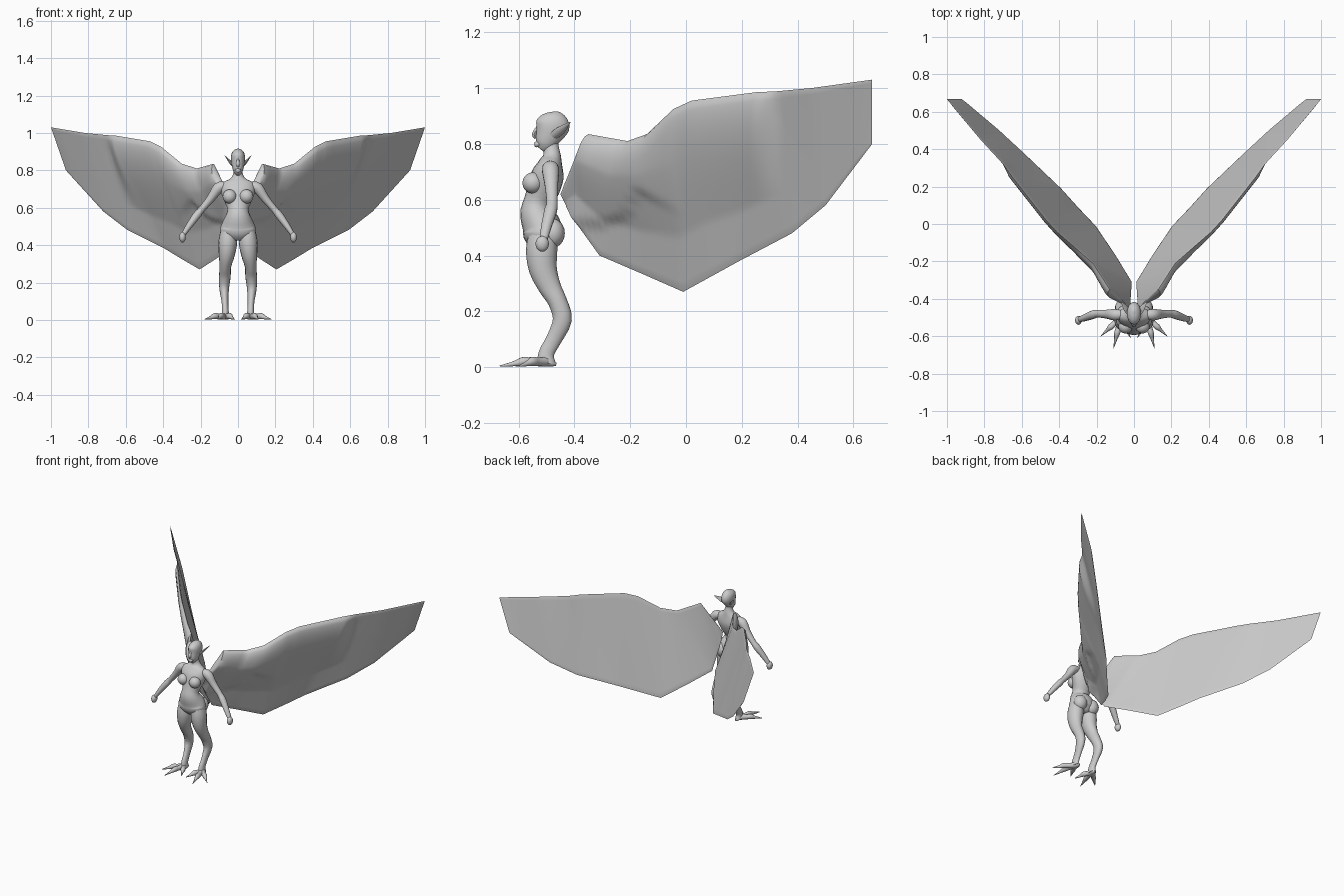
import bpy, bmesh, math
from mathutils import Vector

cube = bpy.data.objects.get("Cube")
if cube:
    bpy.data.objects.remove(cube, do_unlink=True)

GREY = bpy.data.materials.new("plain_grey")
GREY.use_nodes = True
GREY.diffuse_color = (0.6, 0.6, 0.6, 1)
GREY.node_tree.nodes["Principled BSDF"].inputs["Base Color"].default_value = (0.6, 0.6, 0.6, 1)


def finish(name, bm, mirror, angle=50):
    bmesh.ops.recalc_face_normals(bm, faces=bm.faces)
    mesh = bpy.data.meshes.new(name)
    bm.to_mesh(mesh)
    bm.free()
    mesh.materials.append(GREY)
    ob = bpy.data.objects.new(name, mesh)
    bpy.context.collection.objects.link(ob)
    bpy.ops.object.select_all(action='DESELECT')
    ob.select_set(True)
    bpy.context.view_layer.objects.active = ob
    bpy.ops.object.shade_smooth_by_angle(angle=math.radians(angle))
    if mirror:
        ob.modifiers.new("mirror", 'MIRROR').use_clip = False
    return ob


def spline(keys, steps):
    """Smooth curve through tuples of any length."""
    out = []
    for i in range(len(keys) - 1):
        p0, p1 = keys[max(i - 1, 0)], keys[i]
        p2, p3 = keys[i + 1], keys[min(i + 2, len(keys) - 1)]
        for s in range(steps):
            t = s / steps
            out.append([b + 0.5 * t * (c - a + t * (2 * a - 5 * b + 4 * c - d + t * (3 * (b - c) + d - a)))
                        for a, b, c, d in zip(p0, p1, p2, p3)])
    return out + [list(keys[-1])]


def tube(name, keys, mirror=True, n=14, steps=3):
    """Loft of ellipses; each key is x, y, z, half width, half depth."""
    rings = spline(keys, steps)
    pts = [Vector(r[:3]) for r in rings]
    along = (pts[-1] - pts[0]).normalized()
    ref = Vector((0, 0, 1)) if abs(along.z) < 0.5 else Vector((0, 1, 0))
    bm = bmesh.new()
    loops = []
    for i, r in enumerate(rings):
        t = (pts[min(i + 1, len(pts) - 1)] - pts[max(i - 1, 0)]).normalized()
        a = ref.cross(t).normalized()
        b = t.cross(a)
        rx, ry = max(r[3], 0.001), max(r[4], 0.001)
        loops.append([bm.verts.new(pts[i] + a * rx * math.cos(k * math.tau / n) + b * ry * math.sin(k * math.tau / n))
                      for k in range(n)])
    for lo, hi in zip(loops, loops[1:]):
        for k in range(n):
            bm.faces.new((lo[k], lo[(k + 1) % n], hi[(k + 1) % n], hi[k]))
    bm.faces.new(loops[0])
    bm.faces.new(loops[-1])
    return finish(name, bm, mirror)


def ball(name, centre, size):
    bm = bmesh.new()
    bmesh.ops.create_uvsphere(bm, u_segments=14, v_segments=10, radius=1)
    for v in bm.verts:
        v.co = Vector(centre) + Vector([c * s for c, s in zip(v.co, size)])
    return finish(name, bm, True)


# Torso, neck and head
tube("torso", [(0, -.51, .43, .045, .04), (0, -.515, .465, .092, .066), (0, -.515, .50, .092, .07),
               (0, -.535, .55, .07, .06), (0, -.53, .59, .056, .052), (0, -.51, .64, .075, .058),
               (0, -.495, .69, .092, .058), (0, -.485, .73, .085, .043), (0, -.48, .757, .04, .032),
               (0, -.483, .79, .023, .027), (0, -.485, .83, .022, .027)], mirror=False, n=20)
tube("head", [(0, -.52, .78, .01, .015), (0, -.508, .797, .025, .034), (0, -.492, .83, .034, .048),
              (0, -.478, .865, .038, .062), (0, -.472, .893, .033, .05), (0, -.47, .91, .018, .028),
              (0, -.47, .916, .004, .006)], mirror=False, n=18)
tube("nose", [(0, -.53, .86, .006, .006), (0, -.544, .835, .01, .008), (0, -.538, .82, .007, .005)],
     mirror=False, n=8)
tube("mouth", [(0, -.51, .803, .018, .012), (0, -.537, .798, .014, .011), (0, -.543, .797, .006, .006)],
     mirror=False, n=10)
tube("ear", [(.028, -.475, .828, .008, .016), (.045, -.45, .848, .007, .018), (.07, -.415, .878, .001, .002)], n=8)
ball("breast", (.045, -.548, .66), (.038, .038, .038))
ball("buttock", (.048, -.477, .48), (.046, .043, .052))

# Arms and fists
tube("arm", [(.07, -.485, .715, .025, .026), (.105, -.485, .705, .03, .031), (.145, -.482, .65, .022, .024),
             (.195, -.48, .59, .018, .02), (.22, -.485, .56, .021, .023), (.26, -.5, .505, .017, .019),
             (.29, -.51, .46, .012, .015)])
ball("fist", (.297, -.515, .442), (.018, .024, .028))

# Back-bent legs with clawed feet
tube("leg", [(.05, -.51, .49, .04, .05), (.054, -.517, .42, .05, .056), (.06, -.512, .35, .043, .05),
             (.068, -.487, .285, .031, .04), (.07, -.46, .235, .031, .034), (.074, -.443, .17, .026, .034),
             (.07, -.473, .1, .018, .028), (.068, -.5, .05, .018, .028), (.068, -.5, .012, .022, .033)], n=16)
for side, (tx, ty) in (("inner", (.018, -.61)), ("middle", (.11, -.667)), ("outer", (.178, -.6))):
    hx, hy = .07, -.5

    def at(f, z, rx, ry):
        return (hx + (tx - hx) * f, hy + (ty - hy) * f, z, rx, ry)
    tube(side + "_toe", [at(0, .02, .02, .018), at(.3, .019, .015, .016), at(.5, .02, .016, .017),
                         at(.68, .013, .009, .01), at(1, .004, .001, .002)], n=10)
tube("heel", [(.068, -.51, .018, .022, .016), (.066, -.48, .014, .015, .012), (.065, -.465, .01, .005, .006)], n=10)

# Wings: leading and trailing edges, filled by a thin shell with a swollen front
LEAD = [(.025, -.45, .62), (.13, -.35, .835), (.22, -.21, .81), (.30, -.14, .835), (.41, -.045, .925),
        (.47, .02, .955), (.65, .25, .985), (.70, .32, .988), (.82, .45, 1.0), (1, .667, 1.03)]
TRAIL = [(.02, -.43, .58), (.018, -.40, .525), (.012, -.31, .40), (.10, -.165, .338), (.205, -.01, .27),
         (.30, .09, .325), (.39, .19, .38), (.59, .38, .48), (.72, .50, .58), (.92, .667, .80)]
LEDGE = [(-.5, .5), (-.3, .5), (-.2, .53), (-.15, .62), (.01, .525)]


def clamp(v):
    return max(0.0, min(1.0, v))


def ledge_height(y):
    for (y0, z0), (y1, z1) in zip(LEDGE, LEDGE[1:]):
        if y <= y1:
            return z0 + (z1 - z0) * (y - y0) / (y1 - y0)
    return 1


def swell(p, t, u):
    """Front bulge: the wing arm, plus a fold above the ledge line."""
    arm = math.sin(math.pi * clamp(t / .7) ** .65) * clamp((.33 - p.y) / .06)
    fold = clamp((p.z - ledge_height(p.y)) / .025) * clamp(-p.y / .16) * clamp(t / .3)
    return (.035 * arm + .016 * fold) * clamp(u / 1.2)


def wing():
    bm = bmesh.new()
    per, rows = 6, 36
    cols = (len(LEAD) - 1) * per
    out = Vector((.72, -.69, .05))
    for front in (True, False):
        grid = []
        for c in range(cols + 1):
            k = min(c // per, len(LEAD) - 2)
            f = c / per - k
            top = Vector(LEAD[k]).lerp(Vector(LEAD[k + 1]), f)
            low = Vector(TRAIL[k]).lerp(Vector(TRAIL[k + 1]), f)
            line = []
            for r in range(rows + 1):
                t = r / rows
                p = top.lerp(low, t)
                inside = 0 < r < rows and 0 < c < cols
                if inside:
                    p = p + out * (.003 + swell(p, t, c / per) if front else -.003)
                line.append(bm.verts.new(p))
            grid.append(line)
        for a, b in zip(grid, grid[1:]):
            for r in range(rows):
                bm.faces.new((a[r], a[r + 1], b[r + 1], b[r]))
    bmesh.ops.remove_doubles(bm, verts=bm.verts, dist=.0005)
    finish("wing", bm, True, 40)


wing()
